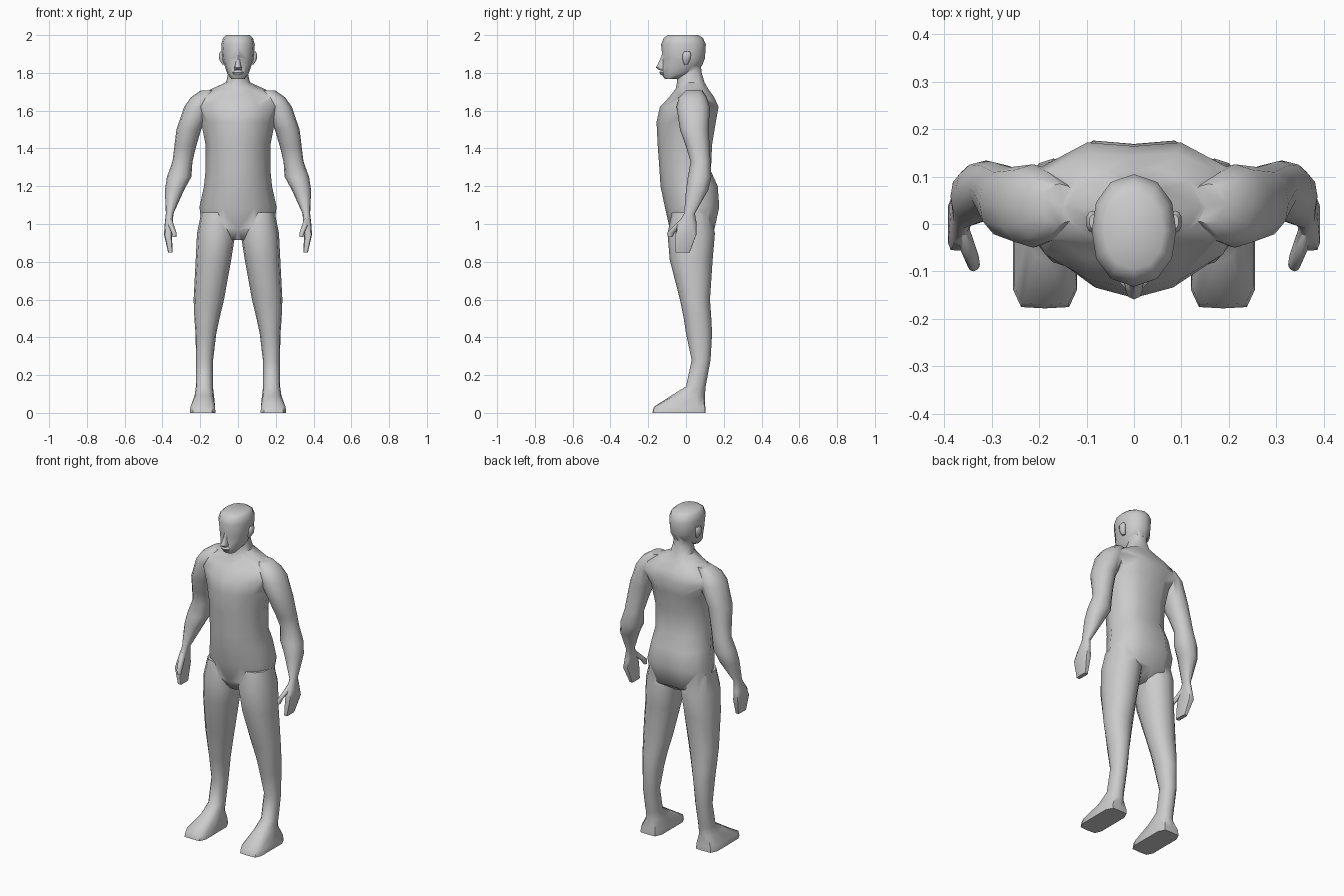
import bpy, bmesh, math

# Half outlines (front centre -> side -> back centre), mirrored to 12-sided rings
BODY = [(0, -1), (.42, -.86), (.8, -.52), (1, .05), (.84, .66), (.42, 1), (0, .95)]
LIMB = [(0, -1), (.55, -.86), (.9, -.5), (1, 0), (.9, .5), (.55, .86), (0, 1)]
BOX = [(0, -1), (.75, -.98), (1, -.72), (1, 0), (1, .7), (.72, .98), (0, 1)]


def loft(name, rows, profile, side=1):
    """Skin horizontal rings given as (z, x_min, x_max, y_front, y_back[, profile])."""
    bm = bmesh.new()
    rings = []
    for z, x0, x1, yf, yb, *alt in rows:
        half = alt[0] if alt else profile
        outline = half + [(-x, y) for x, y in half[-2:0:-1]]
        cx, rx, cy, ry = (x0 + x1) / 2, (x1 - x0) / 2, (yf + yb) / 2, (yb - yf) / 2
        rings.append([bm.verts.new((side * (cx + rx * x), cy + ry * y, z)) for x, y in outline])
    n = len(rings[0])
    for a, b in zip(rings, rings[1:]):
        for i in range(n):
            j = (i + 1) % n
            bm.faces.new((a[i], a[j], b[j], b[i]))
    bm.faces.new(rings[0])
    bm.faces.new(rings[-1])
    bmesh.ops.recalc_face_normals(bm, faces=bm.faces[:])
    me = bpy.data.meshes.new(name)
    bm.to_mesh(me)
    bm.free()
    ob = bpy.data.objects.new(name, me)
    bpy.context.collection.objects.link(ob)
    return ob


def centred(rows):
    return [(z, -w, w, yf, yb) for z, w, yf, yb in rows]


def activate(ob):
    bpy.ops.object.select_all(action='DESELECT')
    ob.select_set(True)
    bpy.context.view_layer.objects.active = ob


# Torso and neck
body = loft("body", centred([
    (.915, .06, -.05, .07), (.97, .19, -.085, .15), (1.09, .204, -.112, .176),
    (1.20, .18, -.135, .168), (1.28, .172, -.14, .132), (1.42, .172, -.15, .138),
    (1.54, .195, -.156, .158), (1.62, .235, -.138, .172), (1.67, .215, -.09, .15),
    (1.715, .14, -.055, .118), (1.75, .063, -.048, .098), (1.80, .052, -.045, .083),
    (1.87, .05, -.04, .075)]), BODY)

parts = []

# Head with nose and lips
parts.append(loft("head", centred([
    (1.768, .035, -.112, -.04), (1.795, .056, -.13, .035), (1.835, .07, -.128, .083),
    (1.875, .083, -.124, .1), (1.95, .089, -.132, .105), (1.985, .079, -.118, .09),
    (2.0, .062, -.095, .065)]), LIMB))
parts.append(loft("nose", centred([
    (1.815, .018, -.142, -.09), (1.828, .02, -.159, -.09), (1.85, .013, -.147, -.09),
    (1.895, .009, -.128, -.09)]), LIMB))
parts.append(loft("lips", centred([
    (1.79, .024, -.134, -.08), (1.802, .032, -.141, -.08), (1.812, .022, -.136, -.08)]), LIMB))

for s in (1, -1):
    tag = "left" if s > 0 else "right"
    parts.append(loft(tag + "_ear", [
        (1.845, .066, .084, -.01, .01), (1.87, .07, .099, -.018, .022),
        (1.9, .075, .101, -.018, .028), (1.912, .078, .094, -.01, .02)], LIMB, s))
    # Arm running into a mitten hand
    parts.append(loft(tag + "_arm", [
        (.85, .346, .37, -.055, .02, BOX), (.945, .35, .392, -.056, .055, BOX),
        (1.0, .345, .388, -.045, .057), (1.055, .342, .382, -.01, .047),
        (1.18, .285, .387, .0, .118), (1.25, .247, .376, .01, .134),
        (1.33, .241, .347, .024, .13), (1.41, .222, .337, .0, .125),
        (1.5, .195, .326, -.032, .12), (1.62, .14, .285, -.05, .126),
        (1.67, .12, .25, -.038, .11), (1.708, .12, .195, .0, .085)], LIMB, s))
    parts.append(loft(tag + "_thumb", [
        (.93, .325, .345, -.096, -.074), (.955, .326, .352, -.1, -.058),
        (.99, .338, .368, -.065, -.02), (1.03, .35, .372, -.025, .01)], LIMB, s))
    # Leg running into the foot
    parts.append(loft(tag + "_leg", [
        (0, .12, .255, -.178, .104, BOX), (.032, .121, .252, -.17, .102, BOX),
        (.09, .127, .23, -.08, .1), (.14, .133, .223, .0, .104),
        (.28, .132, .222, .03, .13), (.42, .115, .225, .0, .138),
        (.5, .098, .231, -.012, .134), (.6, .074, .235, -.032, .127),
        (.81, .036, .224, -.086, .141), (.95, .014, .217, -.098, .153),
        (1.06, .03, .195, -.075, .13)], LIMB, s))

# Fuse everything into one skin
for part in parts:
    activate(body)
    mod = body.modifiers.new("join", 'BOOLEAN')
    mod.operation = 'UNION'
    mod.solver = 'EXACT'
    mod.object = part
    bpy.ops.object.modifier_apply(modifier=mod.name)
    bpy.data.objects.remove(part, do_unlink=True)

activate(body)
bpy.ops.object.shade_smooth_by_angle(angle=math.radians(50))
